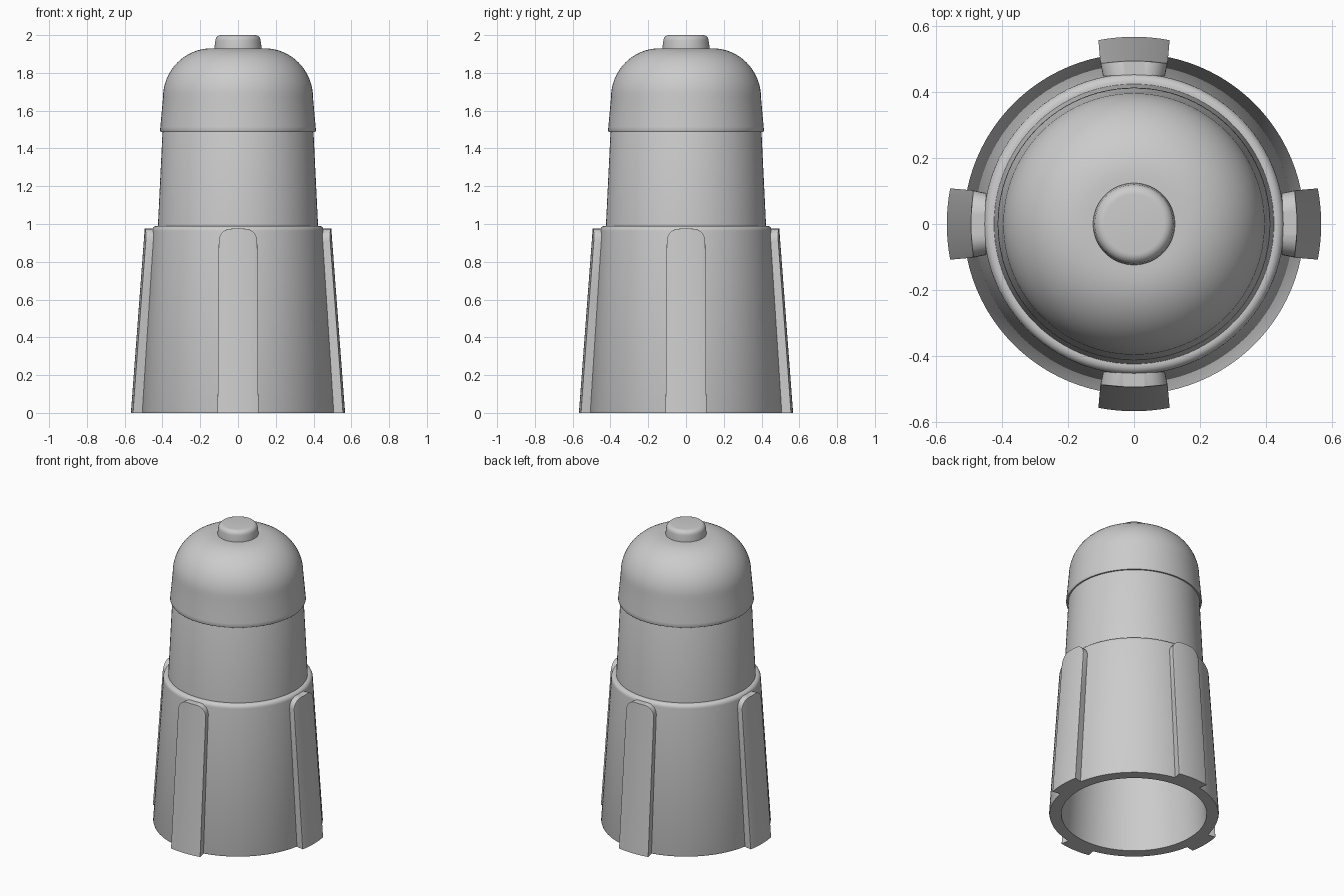
import bpy, bmesh, math

if "Cube" in bpy.data.objects:
    bpy.data.objects.remove(bpy.data.objects["Cube"])

SEG = 96


def finish(name, bm):
    bmesh.ops.recalc_face_normals(bm, faces=bm.faces[:])
    me = bpy.data.meshes.new(name)
    bm.to_mesh(me)
    bm.free()
    ob = bpy.data.objects.new(name, me)
    bpy.context.collection.objects.link(ob)
    bpy.ops.object.select_all(action='DESELECT')
    ob.select_set(True)
    bpy.context.view_layer.objects.active = ob
    bpy.ops.object.shade_smooth_by_angle(angle=math.radians(35))
    return ob


def lathe(name, profile):
    """Spin an (r, z) profile around the z axis."""
    bm = bmesh.new()
    vs = [bm.verts.new((r, 0, z)) for r, z in profile]
    es = [bm.edges.new(p) for p in zip(vs, vs[1:])]
    bmesh.ops.spin(bm, geom=vs + es, cent=(0, 0, 0), axis=(0, 0, 1),
                   angle=2 * math.pi, steps=SEG, use_merge=True)
    bmesh.ops.remove_doubles(bm, verts=bm.verts[:], dist=1e-5)
    return finish(name, bm)


def arc(cr, cz, rr, rz, a0, a1, n):
    """Elliptical arc of profile points, angles in degrees."""
    out = []
    for i in range(n + 1):
        a = math.radians(a0 + (a1 - a0) * i / n)
        out.append((cr + rr * math.cos(a), cz + rz * math.sin(a)))
    return out


# Hollow sleeve: flared skirt, rounded shoulder, narrower neck, inner bore
lathe("sleeve",
      [(0.0, 1.84)] + arc(0, 1.60, 0.335, 0.24, 85, 0, 10)
      + [(0.38, 1.0), (0.442, 0.0), (0.513, 0.0), (0.516, 0.01)]
      + arc(0.43, 0.963, 0.025, 0.027, 0, 90, 6)
      + [(0.424, 0.99), (0.399, 1.50), (0.385, 1.55)])

# Domed cap with a small lip, and rounded button on top
lathe("cap",
      [(0.38, 1.487), (0.409, 1.487), (0.413, 1.495), (0.411, 1.515), (0.405, 1.58)]
      + arc(0.14, 1.67, 0.257, 0.26, 0, 90, 16) + [(0.0, 1.93)])
lathe("cap_button",
      [(0.124, 1.90), (0.124, 1.94)] + arc(0.09, 1.97, 0.03, 0.03, 0, 90, 6) + [(0.0, 2.0)])


def grip_rib(name, turn):
    """Curved strip following the skirt, with rounded top corners."""
    top, corner, cols = 0.975, 0.065, 10
    rows = [(0.108, 0.0), (0.106, 0.3), (0.104, 0.6)]
    rows += arc(0.102 - corner, top - corner, corner, corner, 0, 90, 7)
    bm = bmesh.new()
    grid = []
    for w, z in rows:
        r = 0.567 - 0.073 * z / top
        half = math.asin(w / r)
        grid.append([])
        for i in range(cols + 1):
            a = turn + half * (2 * i / cols - 1)
            grid[-1].append(bm.verts.new((r * math.cos(a), r * math.sin(a), z)))
    for lo, hi in zip(grid, grid[1:]):
        for i in range(cols):
            bm.faces.new((lo[i], lo[i + 1], hi[i + 1], hi[i]))
    rim = [e for e in bm.edges if e.is_boundary
           and max(v.co.z for v in e.verts) > 0.001]
    # Extrude towards the axis so the sides are radial
    res = bmesh.ops.extrude_face_region(bm, geom=bm.faces[:], use_keep_orig=True)
    for v in res["geom"]:
        if isinstance(v, bmesh.types.BMVert):
            v.co.x *= 0.86
            v.co.y *= 0.86
    bmesh.ops.bevel(bm, geom=rim, offset=0.013, segments=3, profile=0.5,
                    affect='EDGES', clamp_overlap=True)
    return finish(name, bm)


for i, side in enumerate(("right", "back", "left", "front")):
    grip_rib("grip_rib_" + side, i * math.pi / 2)
